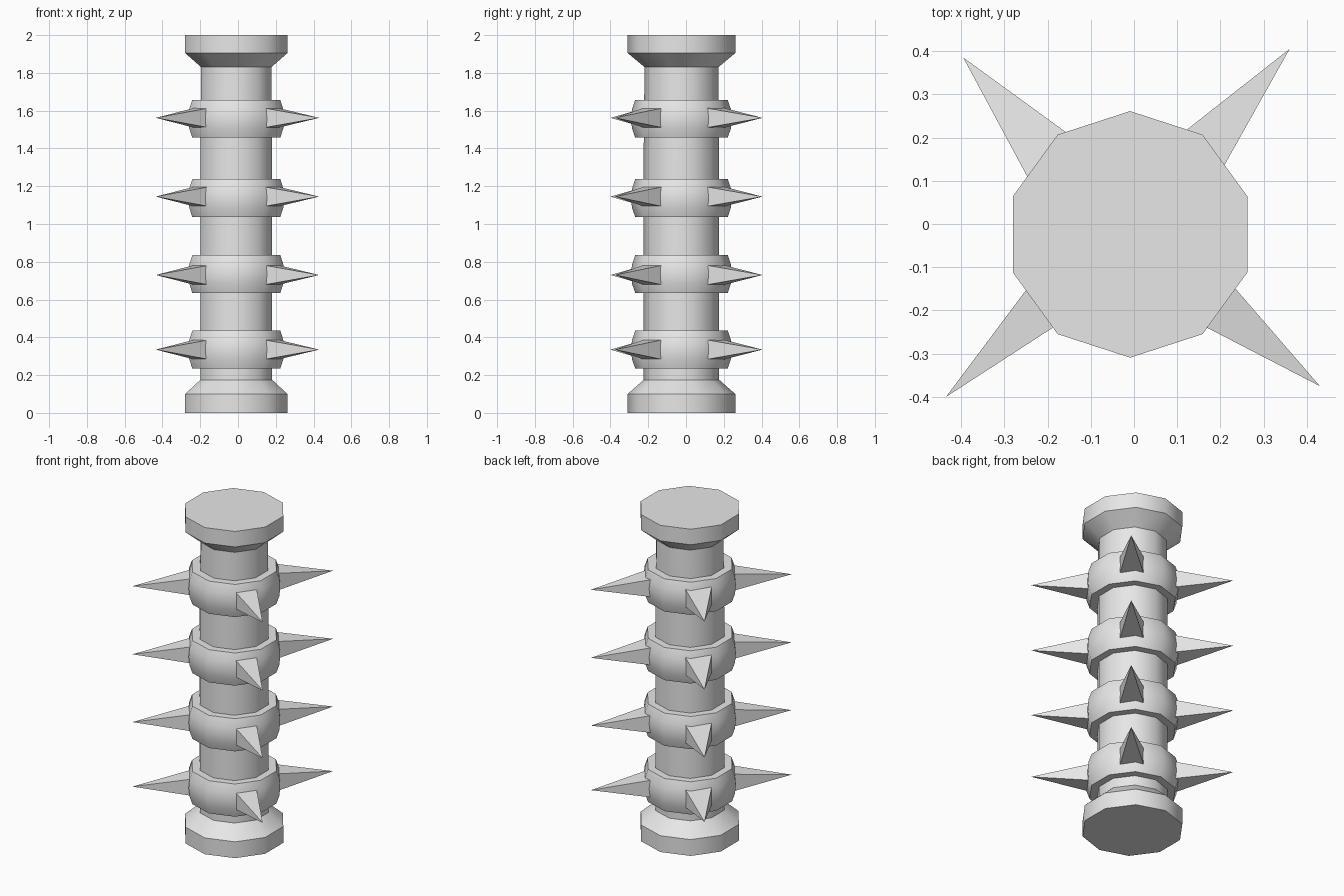
import bpy, bmesh, math
from mathutils import Vector

if "Cube" in bpy.data.objects:
    bpy.data.objects.remove(bpy.data.objects["Cube"], do_unlink=True)

SIDES = 10
AXIS = Vector((-0.009, -0.024, 0))

stone = bpy.data.materials.new("light_grey")
stone.use_nodes = True
stone.diffuse_color = (0.8, 0.8, 0.8, 1)
stone.node_tree.nodes["Principled BSDF"].inputs["Base Color"].default_value = (0.8, 0.8, 0.8, 1)


def finish(name, bm, smooth):
    """Turn a bmesh into a named, coloured object."""
    bmesh.ops.recalc_face_normals(bm, faces=bm.faces)
    mesh = bpy.data.meshes.new(name)
    bm.to_mesh(mesh)
    bm.free()
    mesh.materials.append(stone)
    obj = bpy.data.objects.new(name, mesh)
    bpy.context.collection.objects.link(obj)
    if smooth:
        bpy.ops.object.select_all(action='DESELECT')
        obj.select_set(True)
        bpy.context.view_layer.objects.active = obj
        bpy.ops.object.shade_smooth_by_angle(angle=math.radians(40))
    return obj


def turned(name, profile):
    """Ten-sided closed solid from (radius, height) points."""
    bm = bmesh.new()
    loops = []
    for radius, z in profile:
        loop = []
        for i in range(SIDES):
            a = math.pi / 2 + math.tau * i / SIDES
            loop.append(bm.verts.new(AXIS + Vector((radius * math.cos(a), radius * math.sin(a), z))))
        loops.append(loop)
    for low, high in zip(loops, loops[1:]):
        for i in range(SIDES):
            j = (i + 1) % SIDES
            bm.faces.new((low[i], low[j], high[j], high[i]))
    bm.faces.new(loops[0])
    bm.faces.new(loops[-1])
    return finish(name, bm, True)


def spike(name, z, tip, side_a, side_b):
    """Four-sided spike whose root is sunk slightly into the ring."""
    bm = bmesh.new()
    point = Vector((*tip, z))
    base = []
    for (x, y), dz in ((side_a, -0.05), (side_b, -0.05), (side_b, 0.05), (side_a, 0.05)):
        base.append(bm.verts.new(point + (Vector((x, y, z + dz)) - point) * 1.1))
    top = bm.verts.new(point)
    bm.faces.new(base)
    for i in range(4):
        bm.faces.new((base[i], base[(i + 1) % 4], top))
    return finish(name, bm, False)


# Central shaft and flared ends
turned("shaft", [(0.2, 0.1), (0.2, 1.4), (0.195, 1.88)])
turned("base_cap", [(0.285, 0), (0.285, 0.1), (0.2, 0.175)])
turned("top_cap", [(0.195, 1.83), (0.285, 1.905), (0.285, 2)])

# Rounded rings, each with four spikes: tip and the two root corners
SPIKES = {
    "back_left": ((0.36, 0.405), (0.2, 0.12), (0.112, 0.21)),
    "back_right": ((-0.395, 0.385), (-0.15, 0.207), (-0.246, 0.108)),
    "front_right": ((-0.435, -0.4), (-0.24, -0.14), (-0.165, -0.225)),
    "front_left": ((0.43, -0.375), (0.15, -0.23), (0.222, -0.135)),
}
RING = [(0.245, -0.1), (0.262, -0.05), (0.267, 0), (0.262, 0.05), (0.245, 0.1)]

for n, (ring_z, spike_z) in enumerate([(0.335, 0.335), (0.735, 0.73), (1.137, 1.145), (1.557, 1.562)], 1):
    turned(f"ring_{n}", [(r, ring_z + h) for r, h in RING])
    for place, (tip, a, b) in SPIKES.items():
        spike(f"spike_{place}_{n}", spike_z, tip, a, b)
